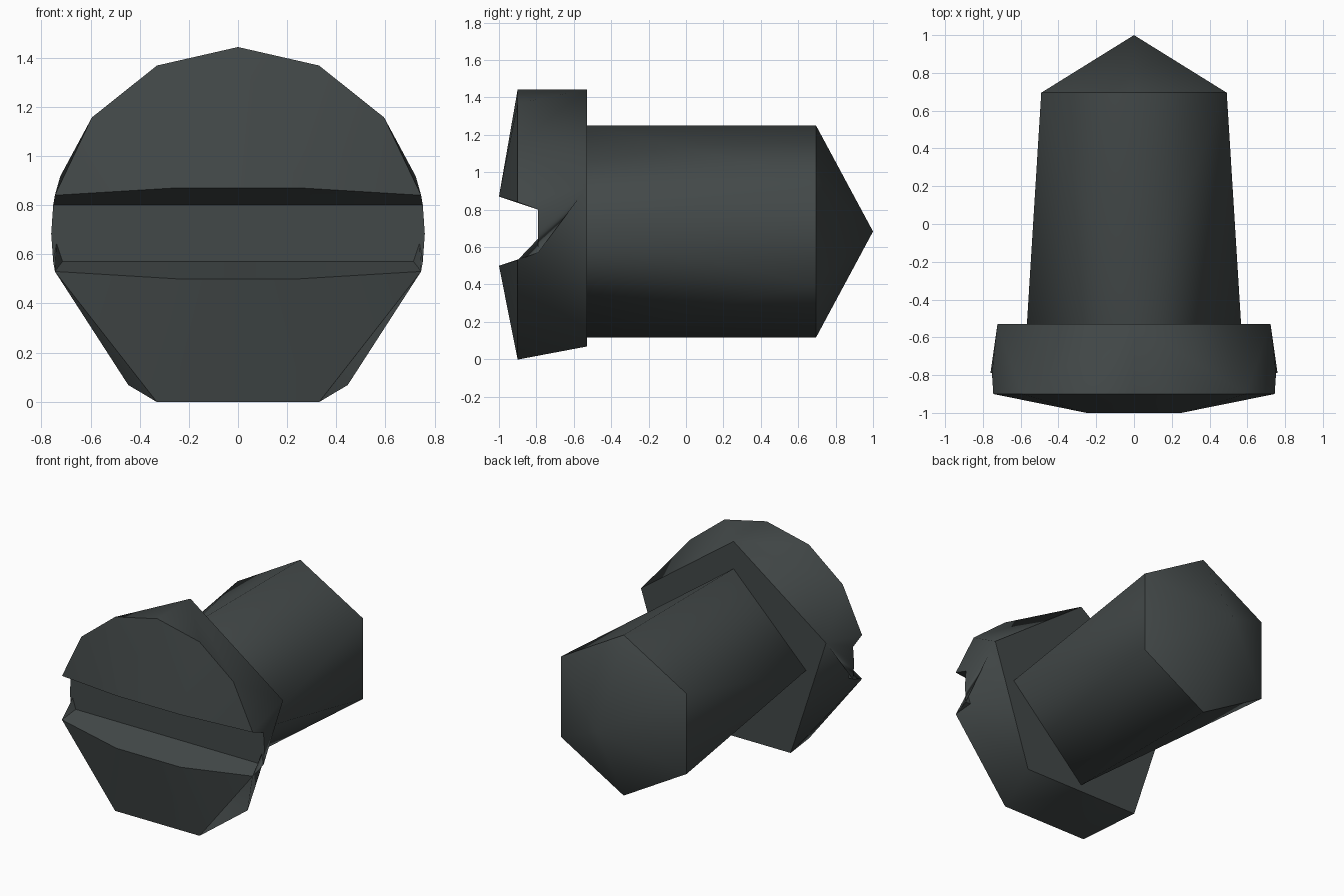
import bpy, bmesh, math

if "Cube" in bpy.data.objects:
    bpy.data.objects.remove(bpy.data.objects["Cube"])

R, CZ = 0.76, 0.683      # head radius, height of the screw axis
metal = bpy.data.materials.new("dark_metal")
metal.diffuse_color = (0.055, 0.065, 0.065, 1)
metal.use_nodes = True
metal.node_tree.nodes["Principled BSDF"].inputs["Base Color"].default_value = metal.diffuse_color


def ring(r, deg, y):
    """Point on a circle around the screw axis, angle measured from the top."""
    a = math.radians(deg)
    return (r * math.sin(a), y, CZ + r * math.cos(a))


def build(name, pts, groups):
    """Build the right half and its mirror; smooth inside each group, sharp between groups."""
    bm = bmesh.new()
    layer = bm.faces.layers.int.new("group")
    for side in (1, -1):
        v = {k: bm.verts.new((side * x, y, z)) for k, (x, y, z) in pts.items()}
        for g, faces in enumerate(groups):
            for f in faces:
                face = bm.faces.new([v[k] for k in f.split()])
                face[layer] = g
                face.smooth = True
    bmesh.ops.remove_doubles(bm, verts=bm.verts[:], dist=0.0005)
    bmesh.ops.recalc_face_normals(bm, faces=bm.faces[:])
    for e in bm.edges:
        e.smooth = len({f[layer] for f in e.link_faces}) == 1
    mesh = bpy.data.meshes.new(name)
    bm.to_mesh(mesh)
    bm.free()
    mesh.attributes.remove(mesh.attributes["group"])
    mesh.materials.append(metal)
    bpy.context.collection.objects.link(bpy.data.objects.new(name, mesh))


# Slotted head: 14-sided front rim (simplified below), pentagon back
step = 360 / 14
head = {f"p{i}": ring(R, i * step, -0.9) for i in (0, 1, 2)}
head.update({
    "p3": (0.745, -0.9, 0.84), "p4": (0.745, -0.9, 0.53),
    "p6": ring(R, 6 * step, -0.9), "p7": (0, -0.9, ring(R, 6 * step, 0)[2]),
    "T": ring(R, 0, -0.53), "S": ring(R, 72, -0.53), "B": ring(R, 144, -0.53),
    "M": (0, -0.53, ring(R, 144, 0)[2]),
    # slot edges and floor
    "a0": (0, -1, 0.87), "a": (0.25, -1, 0.87),
    "b0": (0, -1, 0.50), "b": (0.25, -1, 0.50),
    "f0": (0, -0.79, 0.80), "f": (0.752, -0.79, 0.80), "m": (0.76, -0.79, CZ),
    "g": (0.752, -0.79, 0.57), "g0": (0, -0.79, 0.57),
})
build("screw_head", head, [
    ["a0 a p0", "a p1 p0", "a p2 p1", "a p3 p2"],             # upper crown
    ["b0 b p6 p7", "b p4 p6"],                                # lower crown
    ["a0 a f f0", "a p3 f"],                                  # upper slot wall
    ["b0 b g g0", "b p4 g"],                                  # lower slot wall
    ["f0 f m g g0"],                                          # slot floor
    ["p0 p1 T", "p1 p2 T", "T p2 S", "p2 p3 S", "p3 f S", "f m S",
     "m g S", "g p4 S", "p4 B S", "p4 p6 B", "p6 p7 M B"],    # rim
    ["T S B M"],                                              # back
])

# Shaft: four-sided at the head, six-sided at the pointed end
r = 0.567
shaft = {f"q{i}": ring(r, 90 * i, -0.53) for i in range(3)}
shaft.update({f"h{i}": ring(r, 60 * i, 0.695) for i in range(4)})
shaft["tip"] = (0, 1, CZ)
build("screw_shaft", shaft, [
    ["q0 h0 h1", "q0 h1 q1", "q1 h1 h2", "q1 h2 q2", "q2 h2 h3"],
    ["h0 h1 tip", "h1 h2 tip", "h2 h3 tip"],
])
